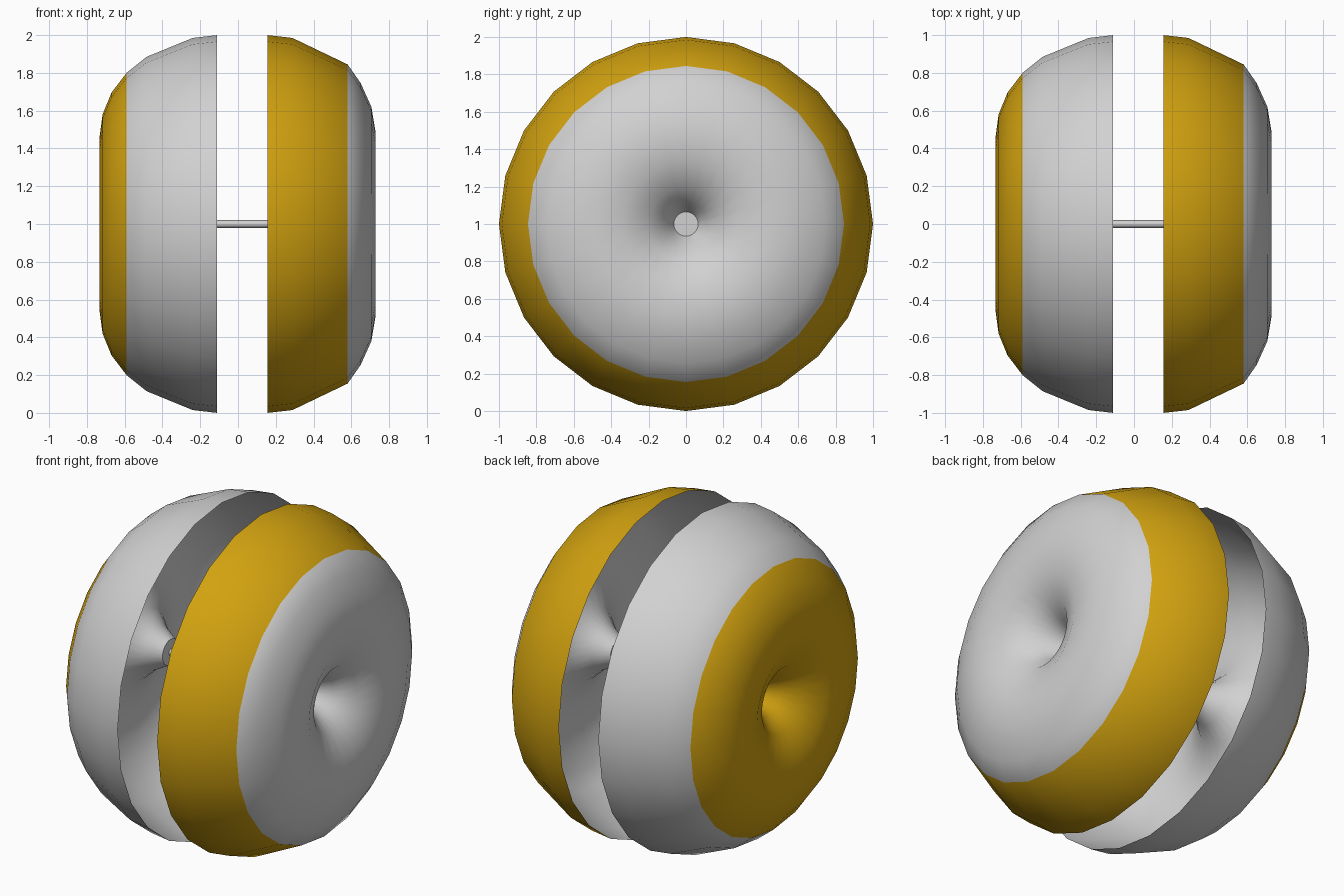
import bpy
import bmesh
from math import cos, sin, tau, pi, radians
from mathutils import Vector

SIDES = 24
AXIS_HEIGHT = 1.0
WALL = 0.02

cube = bpy.data.objects.get("Cube")
if cube:
    bpy.data.objects.remove(cube, do_unlink=True)


def make_material(name, rgb):
    mat = bpy.data.materials.new(name)
    mat.use_nodes = True
    color = (*rgb, 1.0)
    mat.diffuse_color = color
    mat.node_tree.nodes["Principled BSDF"].inputs["Base Color"].default_value = color
    return mat


grey = make_material("light grey", (0.64, 0.64, 0.64))
gold = make_material("golden yellow", (0.64, 0.36, 0.005))


def smooth(obj):
    bpy.ops.object.select_all(action='DESELECT')
    obj.select_set(True)
    bpy.context.view_layer.objects.active = obj
    bpy.ops.object.shade_smooth_by_angle(angle=radians(40))


def inner_wall(profile):
    """Offset the outer profile inwards, keeping a thin lip at the rim."""
    points = [Vector(p) for p in profile]
    wall = []
    for i in range(1, len(points) - 1):
        t = (points[i + 1] - points[i - 1]).normalized()
        wall.append(points[i] - WALL * Vector((-t.y, t.x)))
    wall.append(points[-1] - Vector((WALL, 0)))
    return wall


def make_half(name, profile, side, band_rows, band, cap):
    """Revolve a hollow half about the x axis; side is +1 or -1."""
    outer = [Vector(p) for p in profile]
    # the loop runs from the axis outside, over the rim, back to the axis inside
    loop = outer[::-1] + inner_wall(profile)
    cap_rows = len(outer) - 1 - band_rows
    bm = bmesh.new()
    rings = []
    for x, r in loop:
        rings.append([bm.verts.new((side * x, r * cos(tau * k / SIDES),
                                    r * sin(tau * k / SIDES)))
                      for k in range(SIDES)])
    for row, (a, b) in enumerate(zip(rings, rings[1:])):
        for k in range(SIDES):
            n = (k + 1) % SIDES
            face = bm.faces.new((a[k], a[n], b[n], b[k]))
            if row < cap_rows:
                face.material_index = 0
            elif row < len(outer) - 1:
                face.material_index = 1
            else:
                face.material_index = 2
    bmesh.ops.remove_doubles(bm, verts=bm.verts, dist=0.0001)
    bmesh.ops.recalc_face_normals(bm, faces=bm.faces)
    mesh = bpy.data.meshes.new(name)
    bm.to_mesh(mesh)
    bm.free()
    for mat in (cap, band, grey):
        mesh.materials.append(mat)
    obj = bpy.data.objects.new(name, mesh)
    obj.location.z = AXIS_HEIGHT
    bpy.context.collection.objects.link(obj)
    smooth(obj)
    return obj


# Dimple in the middle of each cap, down to a small flat disc
dimple = [(0.715, 0.34), (0.65, 0.2), (0.56, 0.115), (0.47, 0.065), (0.47, 0)]

# Left half: gold band, grey cap
left_profile = [(0.156, 1.0), (0.288, 0.985), (0.58, 0.845), (0.65, 0.745),
                (0.706, 0.62), (0.728, 0.49)] + dimple
make_half("left_half", left_profile, 1, 2, gold, grey)

# Right half: grey band, gold cap
right_profile = [(0.11, 1.0), (0.24, 0.985), (0.484, 0.885), (0.59, 0.80),
                 (0.67, 0.695), (0.717, 0.58), (0.733, 0.46)] + dimple
make_half("right_half", right_profile, -1, 3, grey, gold)

# Thin axle joining the halves
bpy.ops.mesh.primitive_cylinder_add(vertices=16, radius=0.02, depth=0.92,
                                    location=(0, 0, AXIS_HEIGHT),
                                    rotation=(0, pi / 2, 0))
axle = bpy.context.object
axle.name = "axle"
axle.data.materials.append(grey)
smooth(axle)
